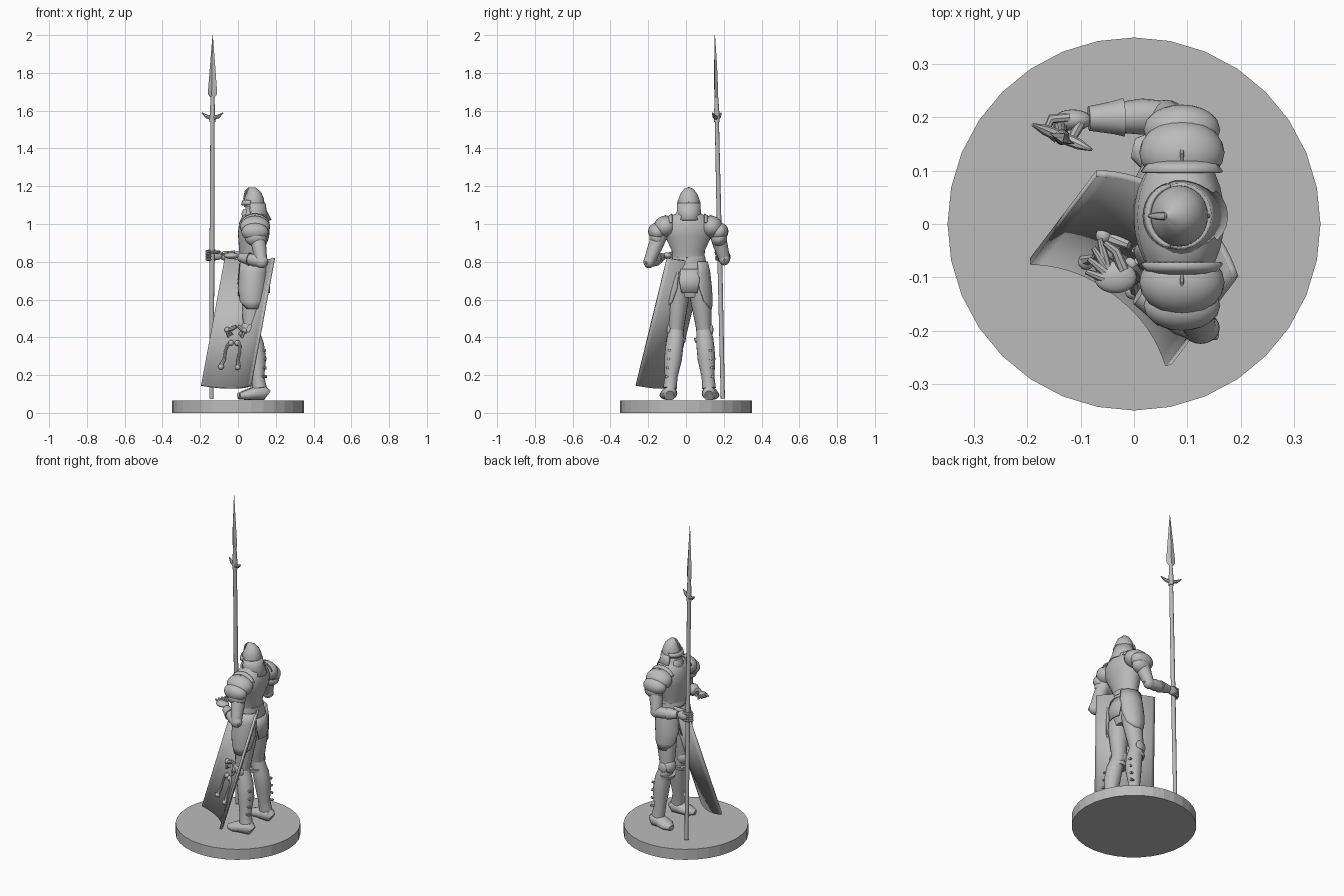
import bpy, bmesh, math
from mathutils import Vector

cube = bpy.data.objects.get("Cube")
if cube:
    bpy.data.objects.remove(cube)

grey = bpy.data.materials.new("plain_grey")
grey.use_nodes = True
grey.diffuse_color = (0.5, 0.5, 0.5, 1)
grey.node_tree.nodes["Principled BSDF"].inputs["Base Color"].default_value = (0.5, 0.5, 0.5, 1)
MID = 0.012  # body centre in y; the figure looks toward -x


def add(name, bm, thickness=0):
    bmesh.ops.recalc_face_normals(bm, faces=bm.faces)
    mesh = bpy.data.meshes.new(name)
    bm.to_mesh(mesh)
    bm.free()
    mesh.materials.append(grey)
    ob = bpy.data.objects.new(name, mesh)
    bpy.context.collection.objects.link(ob)
    if thickness:
        mod = ob.modifiers.new("thickness", 'SOLIDIFY')
        mod.thickness = thickness
        mod.offset = 0
    return ob


def skin(bm, rows, closed):
    """Bridge rows of points with quads."""
    grid = [[bm.verts.new(p) for p in row] for row in rows]
    n = len(grid[0])
    for a, b in zip(grid, grid[1:]):
        for i in range(n if closed else n - 1):
            j = (i + 1) % n
            bm.faces.new((a[i], a[j], b[j], b[i]))
    return grid


def tube(name, points, radii, n=18):
    """Capped limb; each radius is a number or (sideways, other) pair."""
    pts = [Vector(p) for p in points]
    whole = pts[-1] - pts[0]
    ref = Vector((1, 0, 0)) if abs(whole.z) > 0.6 * whole.length else Vector((0, 0, 1))
    rows = []
    for i, p in enumerate(pts):
        t = (pts[min(i + 1, len(pts) - 1)] - pts[max(i - 1, 0)]).normalized()
        side = t.cross(ref).normalized()
        other = side.cross(t)
        r = radii[i] if isinstance(radii[i], tuple) else (radii[i], radii[i])
        ring = [2 * math.pi * k / n for k in range(n)]
        rows.append([p + side * r[0] * math.cos(a) + other * r[1] * math.sin(a) for a in ring])
    bm = bmesh.new()
    grid = skin(bm, rows, True)
    bm.faces.new(grid[0])
    bm.faces.new(grid[-1])
    return add(name, bm)


def ball(name, centre, size, tilt=0):
    bm = bmesh.new()
    bmesh.ops.create_uvsphere(bm, u_segments=20, v_segments=12, radius=1)
    ob = add(name, bm)
    ob.location, ob.scale, ob.rotation_euler.x = centre, size, tilt
    return ob


def plate(name, rows, facing, thickness=0.008, n=14):
    """Curved plate; rows are (x, y, z, radius_x, radius_y, half angle in degrees)."""
    out = []
    for x, y, z, rx, ry, half in rows:
        angles = [math.radians(facing + half * (2 * k / n - 1)) for k in range(n + 1)]
        out.append([(x + rx * math.cos(a), y + ry * math.sin(a), z) for a in angles])
    bm = bmesh.new()
    skin(bm, out, False)
    return add(name, bm, thickness)


# Torso armour, belt and hips
tube("cuirass", [(.075, MID, .80), (.072, MID, .86), (.082, MID, .94), (.088, MID, 1.0), (.092, MID, 1.045), (.09, MID, 1.06)],
     [(.085, .058), (.088, .066), (.125, .083), (.135, .082), (.09, .065), (.05, .045)], 28)
tube("hips", [(.075, .015, .83), (.08, .018, .76), (.085, .02, .68), (.085, .02, .61)],
     [(.083, .058), (.098, .066), (.1, .066), (.06, .045)], 24)
tube("belt", [(.076, .014, .795), (.078, .015, .825)], [(.092, .068), (.088, .064)], 24)
tube("gorget", [(.09, MID, 1.03), (.09, MID, 1.05), (.088, MID, 1.085)], [(.09, .072), (.07, .06), (.05, .048)], 24)
plate("rear_plate", [(.085, .018, .76, .07, .09, 30), (.085, .018, .70, .08, .1, 32), (.085, .018, .635, .08, .1, 24)], 0)
plate("front_plate", [(.08, .018, .79, .07, .09, 35), (.08, .018, .70, .078, .1, 28), (.08, .018, .62, .075, .1, 10)], 180)

# Helmet with open face, brow, comb and neck guard
hx, hy = .088, .015
ball("face", (.08, hy, 1.09), (.042, .04, .055))
tube("helmet_skull", [(.085, hy, 1.09), (.085, hy, 1.125), (.08, hy, 1.155), (.07, hy, 1.178), (.058, hy, 1.19)],
     [(.058, .054), (.057, .054), (.047, .045), (.028, .028), .006], 24)
plate("neck_guard", [(hx, hy, 1.11, .054, .058, 115), (hx, hy, 1.07, .06, .06, 115), (hx, hy, 1.02, .085, .068, 100)], 0)
plate("brow", [(.078, hy, 1.125, .05, .057, 80), (.076, hy, 1.1, .056, .06, 75)], 180)
tube("helmet_comb", [(.03, hy, 1.13), (.042, hy, 1.172), (.056, hy, 1.188), (.1, hy, 1.165), (.14, hy, 1.11)],
     [.004, .007, .008, .007, .004], 8)
tube("chin_guard", [(.05, hy, 1.03), (.045, hy, 1.06), (.048, hy, 1.075)], [(.045, .03), (.04, .026), (.03, .02)])

# Legs: hip, knee and ankle positions for each side
legs = {"left": (-1, (.085, -.035, .70), (.068, -.052, .44), (.115, -.085, .13)),
        "right": (1, (.085, .07, .70), (.062, .095, .44), (.105, .122, .13))}
for side, (s, hip, knee, ankle) in legs.items():
    hip, knee, ankle = Vector(hip), Vector(knee), Vector(ankle)
    tube(side + "_thigh", [hip, hip.lerp(knee, .4), hip.lerp(knee, .8), knee],
         [(.056, .062), (.056, .06), (.045, .047), (.04, .042)])
    back = Vector((.012, 0, 0))
    tube(side + "_greave", [knee, knee.lerp(ankle, .25) + back, knee.lerp(ankle, .5) + back, knee.lerp(ankle, .8), ankle],
         [(.04, .04), (.047, .046), (.047, .046), (.034, .034), (.036, .038)])
    ball(side + "_knee_cap", knee + Vector((-.014, 0, .005)), (.038, .043, .045))
    ball(side + "_knee_wing", knee + Vector((.005, s * .038, .0)), (.028, .012, .03))
    tube(side + "_greave_rim", [knee - Vector((-.004, 0, .065)), knee - Vector((-.002, 0, .045))], [(.048, .045), (.052, .05)])
    # Boot and calf buckles
    toe = ankle + Vector((-.105, s * .02, -.042))
    tube(side + "_boot", [ankle + Vector((.042, 0, -.036)), ankle + Vector((.03, 0, -.027)), ankle + Vector((-.02, s * .003, -.026)),
                          ankle + Vector((-.07, s * .012, -.036)), toe],
         [(.022, .028), (.036, .037), (.042, .036), (.044, .026), (.02, .016)])
    for k in range(4):
        c = knee.lerp(ankle, .35 + .15 * k) + Vector((.052 - .006 * k, s * .02, 0))
        tube(side + "_buckle", [c - Vector((.02, 0, 0)), c + Vector((.012, s * .004, 0))], [.006, .008], 8)
    # Hip plates hang over the outer thigh
    cy = MID + s * .045
    plate(side + "_tasset", [(.08, cy, .80, .066, .055, 85), (.08, cy, .74, .072, .068, 85), (.075, cy, .66, .074, .077, 80),
                             (.075, cy, .59, .07, .08, 62), (.075, cy, .55, .06, .077, 25)], s * 90)

# Shoulder plates in overlapping layers
for side, s in (("left", -1), ("right", 1)):
    ball(side + "_pauldron_top", (.09, MID + s * .122, .985), (.08, .062, .058), -s * .35)
    ball(side + "_pauldron_outer", (.09, MID + s * .165, .957), (.072, .046, .05), -s * .6)
    ball(side + "_pauldron_lower", (.095, MID + s * .165, .925), (.058, .04, .045), -s * .6)
    bm = bmesh.new()
    arc = [math.radians(a) for a in range(20, 161, 10)]
    skin(bm, [[(.09 + r * math.cos(a), MID + s * (.085 + d), .985 + r * .85 * math.sin(a)) for a in arc]
              for r, d in ((.065, .02), (.08, .0))], False)
    add(side + "_shoulder_flange", bm, .006)
    tube(side + "_pauldron_ridge", [(.09, MID + s * .075, 1.03), (.09, MID + s * .12, 1.044), (.09, MID + s * .165, 1.02)],
         [.003, .004, .003], 6)

# Arms: shoulder, elbow and wrist
arms = {"left": ((.1, -.135, .95), (.125, -.195, .80), (.01, -.13, .825)),
        "right": ((.09, .165, .95), (.06, .203, .815), (-.085, .198, .833))}
for side, (shoulder, elbow, wrist) in arms.items():
    sh, el, wr = Vector(shoulder), Vector(elbow), Vector(wrist)
    tube(side + "_upper_arm", [sh, sh.lerp(el, .5), el], [.042, .038, .03])
    tube(side + "_forearm", [el, el.lerp(wr, .3), el.lerp(wr, .65), wr], [.028, .034, .028, .021])
    tube(side + "_cuff", [el.lerp(wr, .55), el.lerp(wr, .68), wr], [.036, .031, .023])
    ball(side + "_elbow_cap", el, (.036, .03, .034))
    tube(side + "_elbow_spike", [el, el + (el - wr).normalized() * .038], [.024, .005], 10)

# Open left hand
ball("left_palm", (-.035, -.1, .832), (.04, .03, .017))
for k in range(4):
    a = math.radians(105 + 18 * k)
    start = Vector((-.05 + .004 * k, -.082 - .009 * k, .836))
    step = Vector((math.cos(a), math.sin(a), .15))
    tube("left_finger", [start, start + step * .03, start + step * .056 + Vector((0, 0, -.004))], [.009, .008, .005], 8)
tube("left_thumb", [(-.02, -.085, .84), (-.035, -.05, .85), (-.055, -.035, .85)], [.011, .009, .006], 8)

# Right hand wrapped round the shaft
ball("right_palm", (-.115, .195, .835), (.036, .02, .026))
for k in range(4):
    z = .855 - .014 * k
    tube("right_finger", [(-.12, .2, z), (-.155, .197, z), (-.165, .175, z), (-.145, .157, z)], [.009, .009, .008, .006], 8)
tube("right_thumb", [(-.1, .19, .85), (-.115, .163, .852), (-.14, .157, .85)], [.01, .009, .006], 8)

# Spear: shaft, socket, side lugs and blade
foot, neck, tip = Vector((-.14, .195, .075)), Vector((-.135, .163, 1.57)), Vector((-.134, .153, 2.0))
tube("spear_shaft", [foot, foot.lerp(neck, .5), neck], [.011, .013, .011], 12)
tube("spear_socket", [neck - Vector((0, 0, .03)), neck + Vector((0, 0, .015)), neck.lerp(tip, .28)], [.015, .014, .009], 12)
flat = Vector((.92, -.39, 0))
for s in (-1, 1):
    tube("spear_lug", [neck - Vector((0, 0, .01)), neck + flat * s * .035, neck + flat * s * .06 + Vector((0, 0, .018))],
         [.012, .01, .003], 8)
rows = []
for t, w, d in ((.22, .008, .008), (.27, .025, .011), (.34, .025, .011), (.65, .014, .008), (1, .001, .001)):
    c = neck.lerp(tip, t)
    thin = Vector((.39, .92, 0)) * d
    rows.append([c + flat * w, c + thin, c - flat * w, c - thin])
bm = bmesh.new()
ends = skin(bm, rows, True)
bm.faces.new(ends[0])
bm.faces.new(ends[-1])
add("spear_blade", bm)

# Leaning shield, hollow toward the outside
corner = Vector((-.195, -.07, .145))
across, up = Vector((.26, -.195, 0)), Vector((.125, .165, .675))
inward = across.cross(up).normalized()
if inward.x < 0:
    inward.negate()


def on_shield(u, t, lift=0.0):
    bulge = .052 * (1 - abs(2 * u - 1) ** 2.3)
    return corner + across * u + up * t + inward * (bulge - lift)


bm = bmesh.new()
skin(bm, [[on_shield(k / 20, t) for k in range(21)] for t in (0, 1)], False)
add("shield", bm, .013)

# Raised scroll ornament on the shield
for s in (-1, 1):
    path = [(.02, .48), (.1, .46), (.17, .44), (.13, .40), (.08, .43)]
    tube("shield_scroll", [on_shield(.42 + s * u, t, .012) for u, t in path], [.009, .012, .01, .009, .012], 8)
    path = [(.06, .36), (.12, .33), (.14, .28), (.13, .22), (.17, .17), (.13, .15)]
    tube("shield_tendril", [on_shield(.42 + s * u, t, .01) for u, t in path], [.012, .008, .007, .008, .012, .008], 8)
    for u, t in ((.06, .35), (.16, .16), (.17, .45)):
        ball("shield_knob", on_shield(.42 + s * u, t, .012), (.015, .015, .015))

# Smooth shading with crisp plate edges
for ob in bpy.context.scene.objects:
    ob.select_set(ob.type == 'MESH')
bpy.context.view_layer.objects.active = bpy.data.objects["cuirass"]
bpy.ops.object.shade_smooth_by_angle(angle=math.radians(40))

# Round base, kept faceted
bm = bmesh.new()
bmesh.ops.create_cone(bm, cap_ends=True, segments=32, radius1=.35, radius2=.35, depth=.065)
add("base", bm).location.z = .0325
